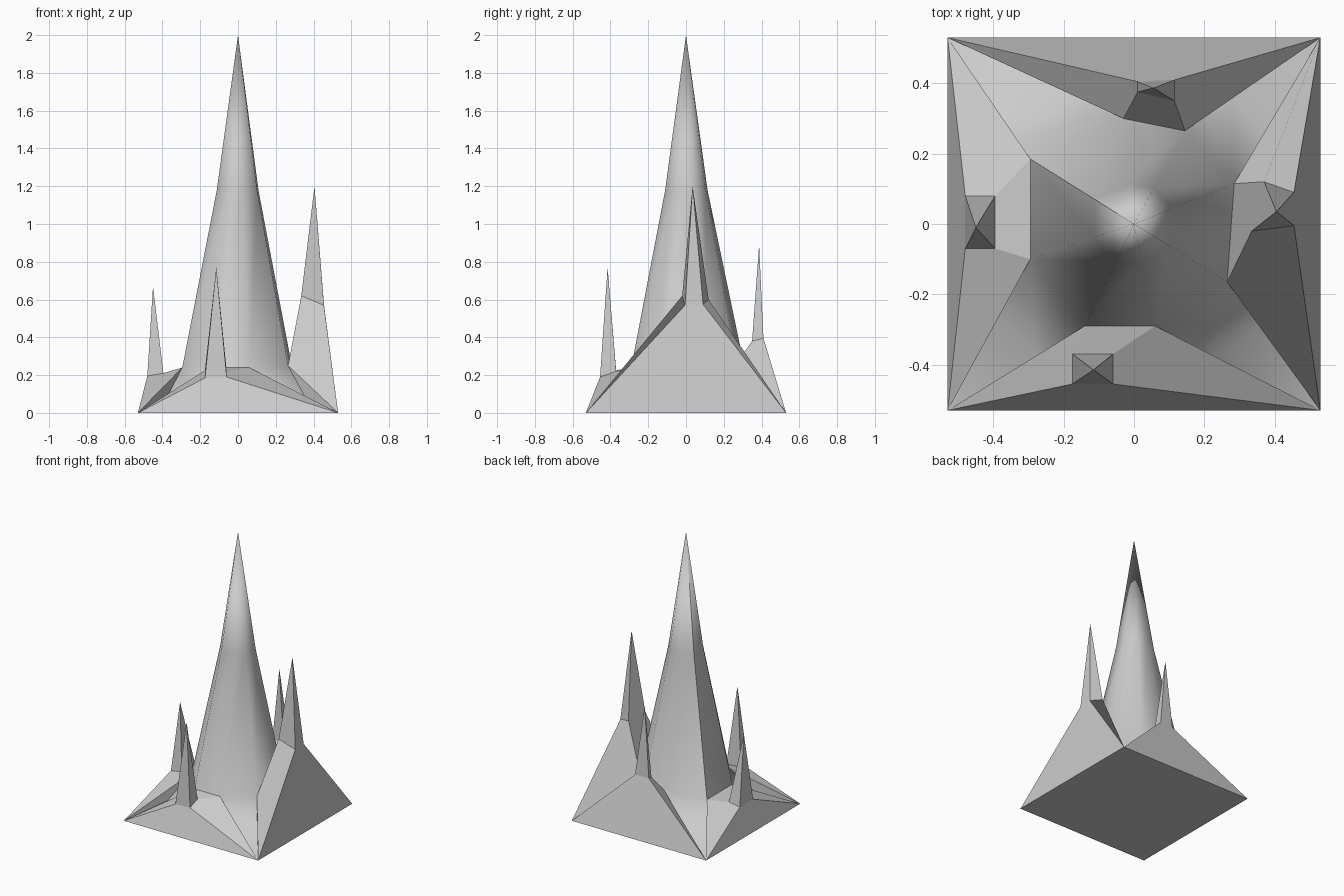
import bpy
from math import radians

if "Cube" in bpy.data.objects:
    bpy.data.objects.remove(bpy.data.objects["Cube"])

H = 0.53  # half width of the square base

# Per side, counter-clockwise: spire foot (outer, inner) and shoulder edge at each end, then spire tip
WINGS = {
    "front": ((-.175, -.455, .185), (-.175, -.37, .225), (-.14, -.29, .24),
              (-.06, -.455, .19), (-.06, -.37, .22), (.06, -.29, .24), (-.115, -.415, .77)),
    "right": ((.455, -.005, .57), (.335, -.02, .62), (.265, -.165, .25),
              (.455, .09, .575), (.37, .12, .6), (.285, .115, .25), (.405, .035, 1.2)),
    "back": ((.115, .41, .395), (.115, .35, .38), (.145, .265, .26),
             (.01, .405, .395), (.01, .375, .39), (-.03, .30, .29), (.055, .387, .89)),
    "left": ((-.48, .08, .195), (-.395, .08, .21), (-.295, .185, .24),
             (-.48, -.07, .195), (-.395, -.07, .21), (-.295, -.10, .24), (-.45, -.01, .67)),
}
CORNERS = [(-H, -H, 0), (H, -H, 0), (H, H, 0), (-H, H, 0)]


def make(name, verts, faces):
    me = bpy.data.meshes.new(name)
    me.from_pydata(verts, [], faces)
    me.update()
    ob = bpy.data.objects.new(name, me)
    bpy.context.collection.objects.link(ob)
    return ob


# Sloped side buttresses, each carrying a four-sided spire
shoulder = []
for k, (side, (o0, i0, e0, o1, i1, e1, tip)) in enumerate(WINGS.items()):
    verts = [CORNERS[k], CORNERS[(k + 1) % 4], o0, o1, i0, i1, e0, e1]
    make(side + "_buttress", verts,
         [(0, 1, 3, 2), (0, 2, 4, 6), (1, 7, 5, 3), (4, 5, 7, 6)])
    make(side + "_spire", [o0, o1, i1, i0, tip],
         [(0, 1, 4), (1, 2, 4), (2, 3, 4), (3, 0, 4)])
    shoulder += [e0, e1]

# Underside
make("base", CORNERS, [(3, 2, 1, 0)])

# Smooth central tower rising from the shoulder ring to a point
verts = shoulder + [(x * .38, y * .38, 1.18) for x, y, z in shoulder] + [(0, 0, 2)]
faces = []
for j in range(8):
    n = (j + 1) % 8
    faces += [(j, n, n + 8, j + 8), (j + 8, n + 8, 16)]

# Corner hollows: tower flares down to a crease, then a floor to the corner
for k in range(4):
    a, b = (2 * k - 1) % 8, 2 * k
    c = CORNERS[k]
    s = len(verts)
    for e in (shoulder[a], shoulder[b]):
        verts.append((c[0] + (e[0] - c[0]) * .65, c[1] + (e[1] - c[1]) * .65, .08))
    verts.append(c)
    faces += [(a, s, s + 1, b), (s, s + 2, s + 1), (s + 2, s, a), (s + 1, s + 2, b)]

tower = make("central_tower", verts, faces)
bpy.context.view_layer.objects.active = tower
tower.select_set(True)
bpy.ops.object.shade_smooth_by_angle(angle=radians(60))
